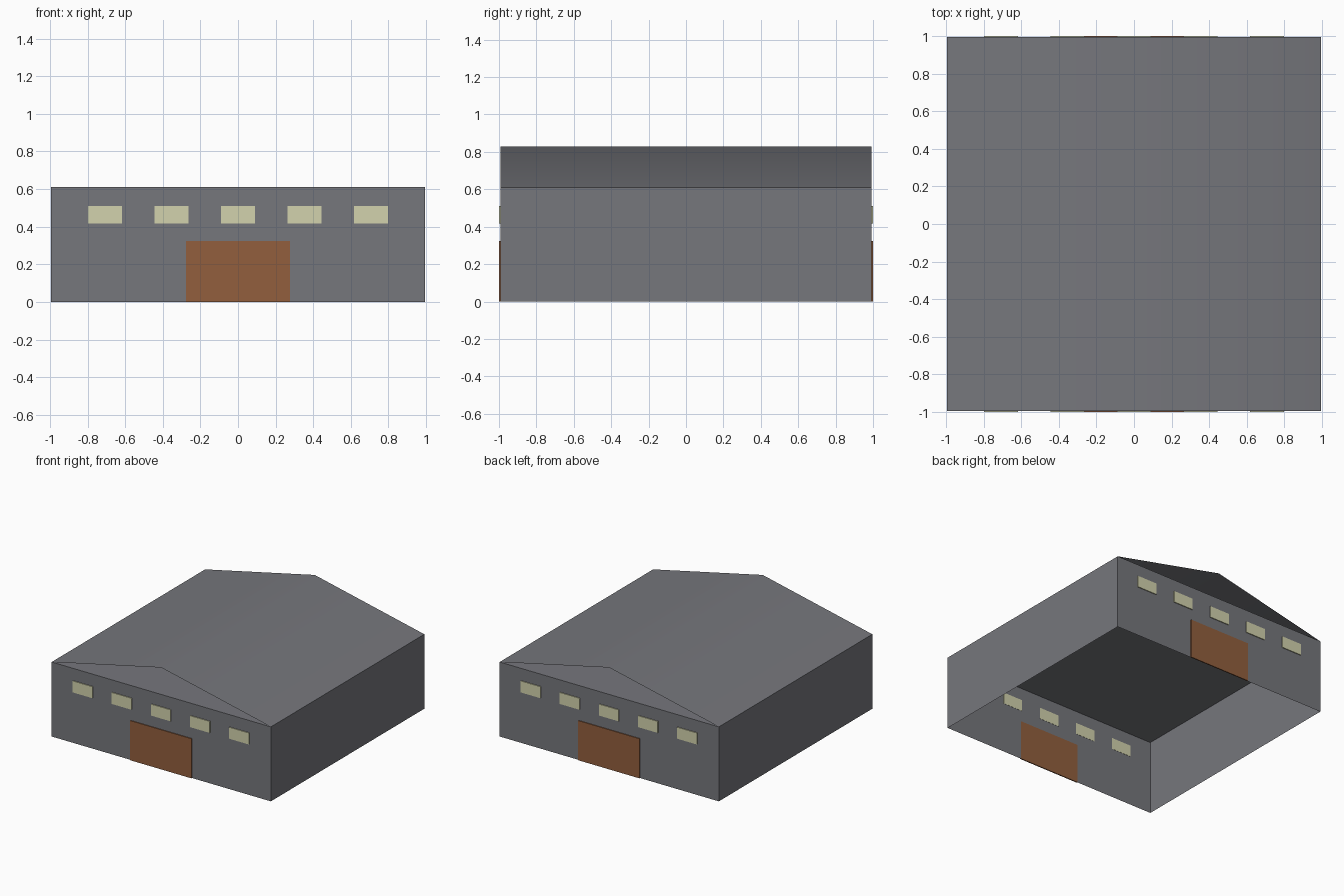
import bpy

if "Cube" in bpy.data.objects:
    bpy.data.objects.remove(bpy.data.objects["Cube"])

W = 0.993          # half width and half depth of the hall
EAVE, RIDGE = 0.61, 0.83


def material(name, rgb):
    m = bpy.data.materials.new(name)
    m.diffuse_color = (*rgb, 1)
    m.use_nodes = True
    m.node_tree.nodes["Principled BSDF"].inputs["Base Color"].default_value = m.diffuse_color
    return m


grey = material("slate grey", (0.181, 0.184, 0.202))
brown = material("rust brown", (0.288, 0.114, 0.047))
cream = material("pale cream", (0.651, 0.651, 0.418))


def mesh_object(name, verts, faces, mat, smooth=False):
    me = bpy.data.meshes.new(name)
    me.from_pydata(verts, [], faces)
    me.materials.append(mat)
    for p in me.polygons:
        p.use_smooth = smooth
    ob = bpy.data.objects.new(name, me)
    bpy.context.collection.objects.link(ob)
    return ob


def box(name, x0, x1, y0, y1, z0, z1, mat, bottom=True):
    verts = [(x, y, z) for z in (z0, z1)
             for x, y in ((x0, y0), (x1, y0), (x1, y1), (x0, y1))]
    faces = [(i, (i + 1) % 4, (i + 1) % 4 + 4, i + 4) for i in range(4)]
    faces.append((4, 5, 6, 7))
    if bottom:
        faces.append((3, 2, 1, 0))
    return mesh_object(name, verts, faces, mat)


# Walls with a flat ceiling, open underneath
box("walls", -W, W, -W, W, 0, EAVE, grey, bottom=False)

# Thin pitched roof sheet with open gables, softly shaded over the ridge
profile = [(-W, EAVE), (0, RIDGE), (W, EAVE)]
roof_verts = [(x, y, z) for y in (-W, W) for x, z in profile]
mesh_object("roof", roof_verts, [(0, 1, 4, 3), (1, 2, 5, 4)], grey, smooth=True)

# Door and window row on the front and back walls
for side, s in (("front", -1), ("back", 1)):
    y0, y1 = sorted((s * 0.9915, s * 1.0))
    box(side + "_door", -0.277, 0.277, y0, y1, 0, 0.324, brown)
    for i in range(5):
        x = (i - 2) * 0.354
        box(f"{side}_window_{i + 1}", x - 0.09, x + 0.09, y0, y1, 0.416, 0.51, cream)
